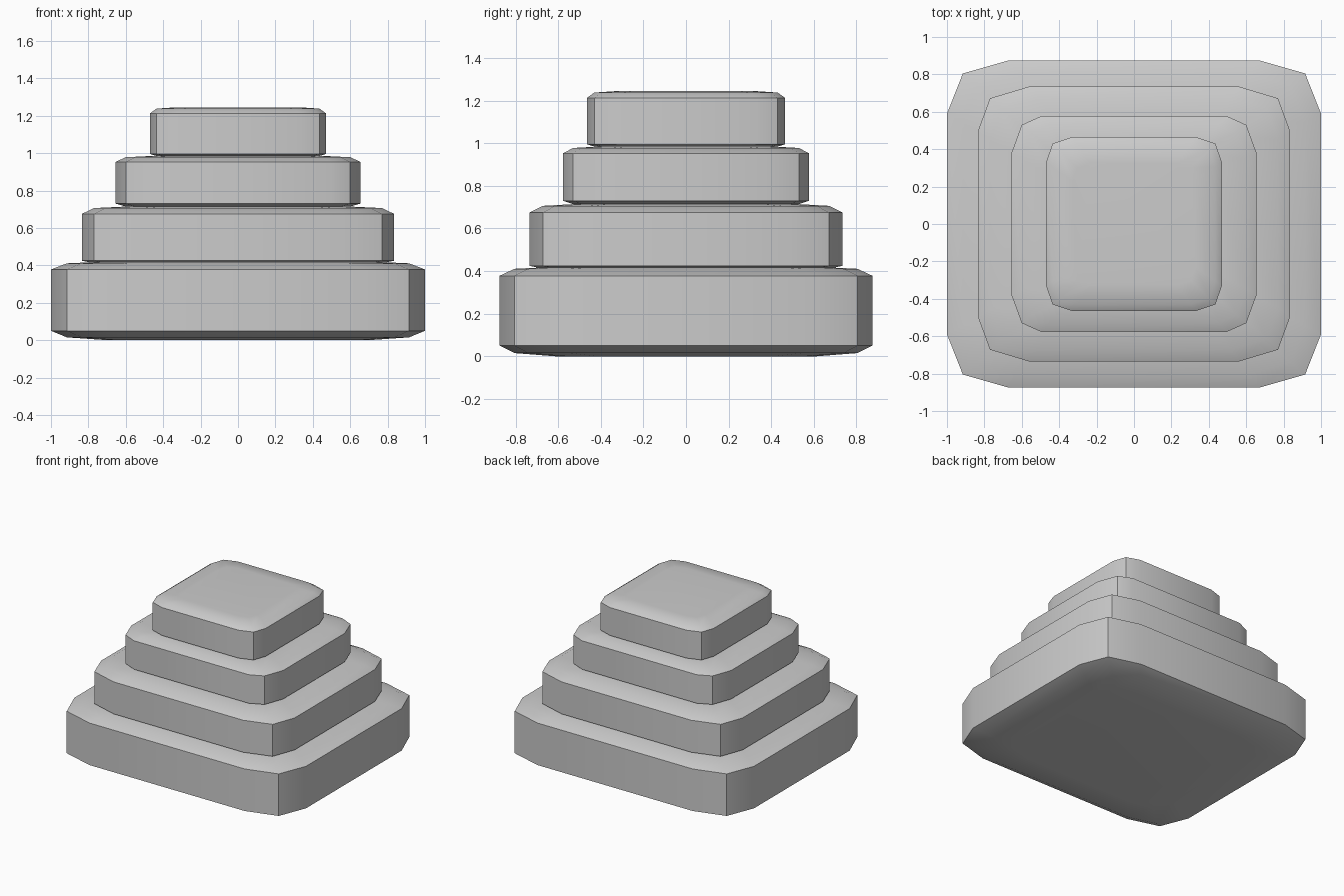
import bpy, bmesh

if "Cube" in bpy.data.objects:
    bpy.data.objects.remove(bpy.data.objects["Cube"])

# name, half x, half y, corner x, corner y, straight x, straight y,
# z levels: bottom, lower rim, upper rim, top
TIERS = [
    ("base_tier",   1.0,   0.875, 0.915, 0.805, 0.67, 0.59, 0.0,   0.05,  0.378, 0.42),
    ("second_tier", 0.835, 0.735, 0.77,  0.672, 0.56, 0.495, 0.405, 0.425, 0.675, 0.715),
    ("third_tier",  0.655, 0.577, 0.60,  0.53,  0.495, 0.38, 0.708, 0.73, 0.953, 0.985),
    ("top_tier",    0.47,  0.465, 0.435, 0.43,  0.33, 0.33, 0.98,  0.995, 1.213, 1.245),
]


def outline(hx, hy, cx, cy, sx, sy):
    """Twelve-sided rounded rectangle, mirrored from one corner."""
    q = [(hx, sy), (cx, cy), (sx, hy)]
    return (q + [(-x, y) for x, y in reversed(q)]
            + [(-x, -y) for x, y in q] + [(x, -y) for x, y in reversed(q)])


def tier(name, hx, hy, cx, cy, sx, sy, z0, z1, z2, z3):
    outer = outline(hx, hy, cx, cy, sx, sy)
    # bevel ring inset by the corner cut, crowned ring further in
    kx, ky = cx / hx, cy / hy
    inset = [(x * kx, y * ky) for x, y in outer]
    inner = [(x * 0.70, y * 0.70) for x, y in outer]
    low, high = z0 + (z1 - z0) * 0.3, z3 - (z3 - z2) * 0.22
    levels = [(inner, z0), (inset, low), (outer, z1),
              (outer, z2), (inset, high), (inner, z3)]
    bm = bmesh.new()
    rings = [[bm.verts.new((x, y, z)) for x, y in pts] for pts, z in levels]
    for a, b in zip(rings, rings[1:]):
        for i in range(12):
            j = (i + 1) % 12
            bm.faces.new((a[i], a[j], b[j], b[i]))
    bm.faces.new(rings[0][::-1])
    bm.faces.new(rings[-1])
    bmesh.ops.recalc_face_normals(bm, faces=bm.faces)
    me = bpy.data.meshes.new(name)
    bm.to_mesh(me)
    bm.free()
    ob = bpy.data.objects.new(name, me)
    bpy.context.collection.objects.link(ob)
    bpy.ops.object.select_all(action='DESELECT')
    ob.select_set(True)
    bpy.context.view_layer.objects.active = ob
    bpy.ops.object.shade_smooth_by_angle(angle=0.55)


# Stacked tiers
for t in TIERS:
    tier(*t)
